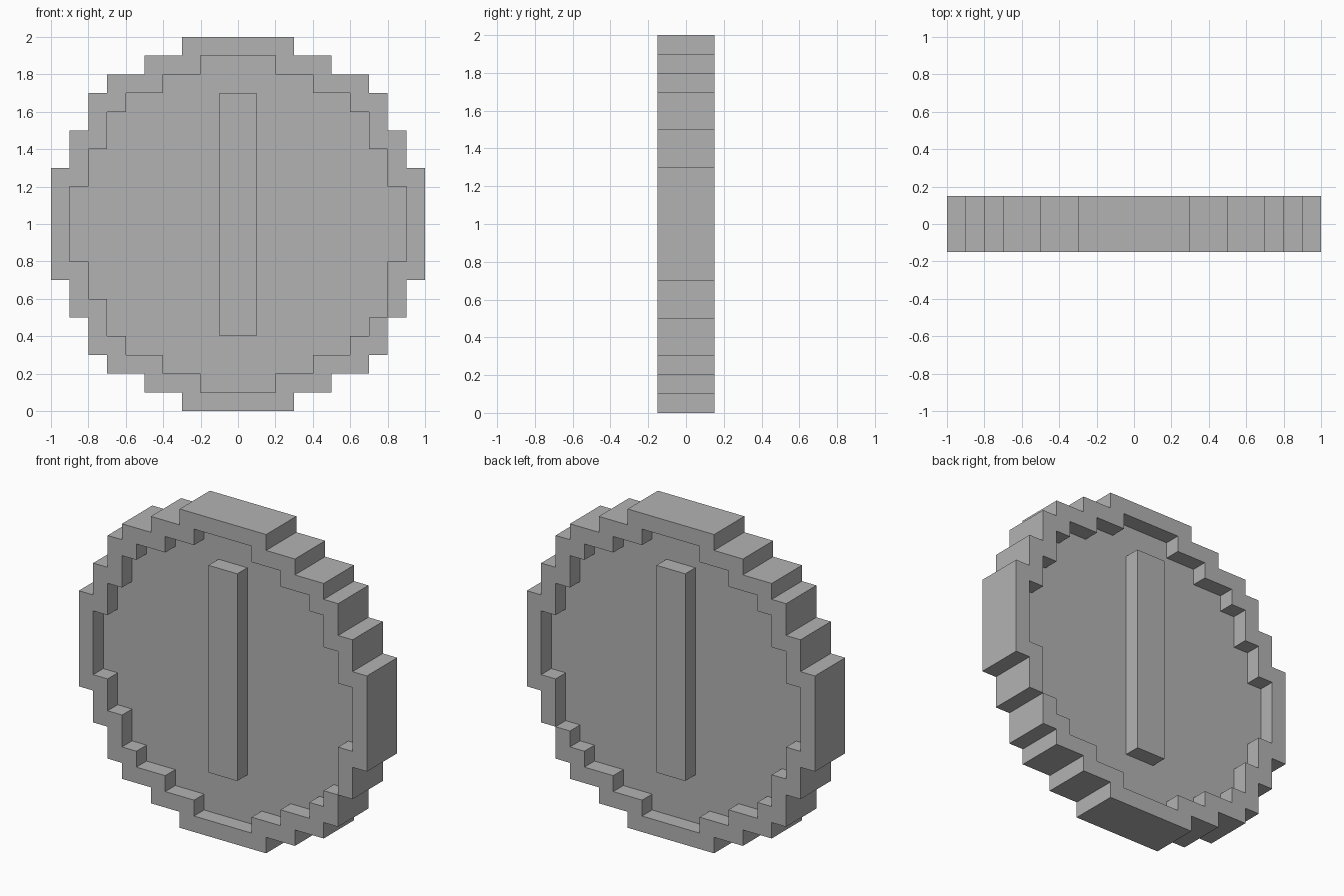
import bpy
import bmesh

if "Cube" in bpy.data.objects:
    bpy.data.objects.remove(bpy.data.objects["Cube"], do_unlink=True)

GREY = (0.45, 0.45, 0.45, 1.0)
metal = bpy.data.materials.new("plain grey")
metal.use_nodes = True
metal.diffuse_color = GREY
metal.node_tree.nodes["Principled BSDF"].inputs["Base Color"].default_value = GREY

CENTRE = 1.0        # height of the disc centre
RIM = 0.15          # half thickness of the rim and bar
PANEL = 0.05        # half thickness of the recessed panel
BORDER = 0.1        # width of the rim


def loft(name, sections, closed):
    """Bridge (outline, y) sections; outlines run clockwise seen from the front."""
    bm = bmesh.new()
    rings = [[bm.verts.new((x, y, z)) for x, z in outline] for outline, y in sections]
    pairs = list(zip(rings, rings[1:]))
    if closed:
        pairs.append((rings[-1], rings[0]))
    else:
        bm.faces.new(rings[0][::-1])
        bm.faces.new(rings[-1])
    for a, b in pairs:
        for i in range(len(a)):
            j = (i + 1) % len(a)
            bm.faces.new((a[i], a[j], b[j], b[i]))
    # Drop the sliver where the inner and outer steps meet
    flat = [f for f in bm.faces if f.calc_area() < 1e-6]
    bmesh.ops.delete(bm, geom=flat, context='FACES')
    mesh = bpy.data.meshes.new(name)
    bm.to_mesh(mesh)
    bm.free()
    mesh.materials.append(metal)
    obj = bpy.data.objects.new(name, mesh)
    bpy.context.collection.objects.link(obj)
    return obj


def stepped_circle(inset):
    """Mirror one quarter of a staircase into a full outline."""
    stairs = [0.3, 0.5, 0.7, 0.8, 0.9, 1.0]
    heights = stairs[::-1]
    quarter = []
    for k, (x, z) in enumerate(zip(stairs, heights)):
        quarter.append((x - inset, z - inset))
        if k + 1 < len(stairs):
            quarter.append((x - inset, heights[k + 1] - inset))
    right = quarter + [(x, -z) for x, z in reversed(quarter)]
    full = right + [(-x, -z) for x, z in right]
    return [(round(x, 3), round(z + CENTRE, 3)) for x, z in full]


outer = stepped_circle(0)
inner = stepped_circle(BORDER)
# One lower step of the recess on the left sits a notch deeper
inner = [(x, 0.5) if x > 0.65 and abs(z - 0.6) < 0.01 else (x, z) for x, z in inner]

# Raised stepped rim
loft("rim", [(outer, -RIM), (outer, RIM), (inner, RIM), (inner, -RIM)], True)

# Recessed centre panel
loft("centre_panel", [(inner, -PANEL), (inner, PANEL)], False)

# Upright bar standing out on both faces
bar = [(-0.1, 1.7), (0.1, 1.7), (0.1, 0.4), (-0.1, 0.4)]
loft("centre_bar", [(bar, -RIM), (bar, RIM)], False)
